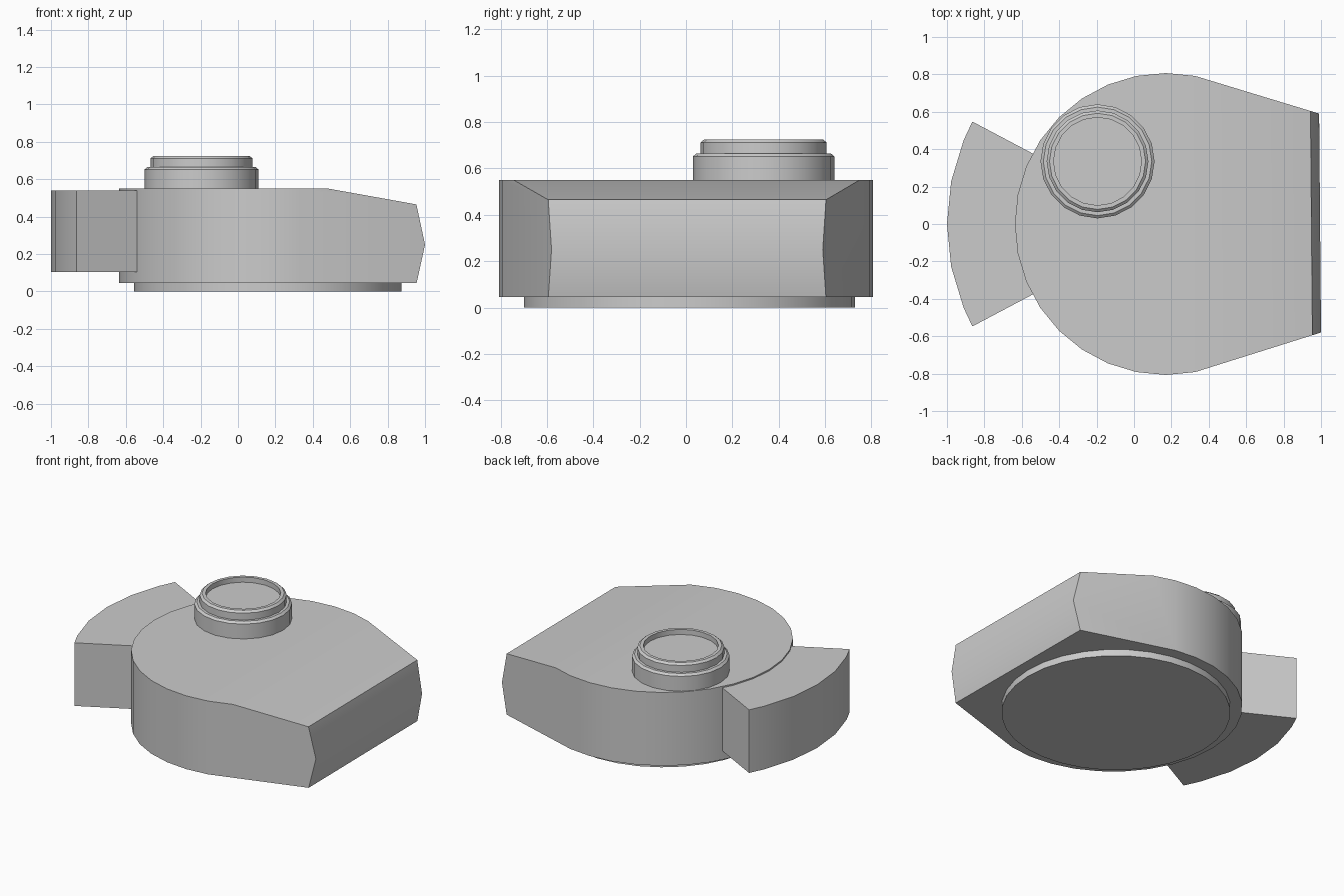
import bpy, bmesh
from math import sin, cos, radians
from mathutils import Vector

if "Cube" in bpy.data.objects:
    bpy.data.objects.remove(bpy.data.objects["Cube"])

CX = 0.17  # centre of the round part of the body


def arc(cx, cy, r, angles):
    return [(cx + r * cos(radians(a)), cy + r * sin(radians(a))) for a in angles]


def prism(name, pts, z0, z1, cuts=()):
    """Extrude a plan outline, then slice it with (point, normal) planes."""
    bm = bmesh.new()
    face = bm.faces.new([bm.verts.new((x, y, z0)) for x, y in pts])
    top = bmesh.ops.extrude_face_region(bm, geom=[face])["geom"]
    bmesh.ops.translate(bm, vec=(0, 0, z1 - z0),
                        verts=[v for v in top if isinstance(v, bmesh.types.BMVert)])
    for co, no in cuts:
        geom = bm.verts[:] + bm.edges[:] + bm.faces[:]
        bmesh.ops.bisect_plane(bm, geom=geom, dist=1e-5, plane_co=co,
                               plane_no=no, clear_outer=True)
        rim = [e for e in bm.edges if e.is_boundary]
        bmesh.ops.holes_fill(bm, edges=rim, sides=0)
    return finish(name, bm)


def lathe(name, cx, cy, profile, n):
    """Stack of rings (radius, z) capped at both ends."""
    bm = bmesh.new()
    angles = [360 * i / n for i in range(n)]
    rings = [[bm.verts.new((x, y, z)) for x, y in arc(cx, cy, r, angles)]
             for r, z in profile]
    for a, b in zip(rings, rings[1:]):
        for i in range(n):
            j = (i + 1) % n
            bm.faces.new((a[i], a[j], b[j], b[i]))
    bm.faces.new(rings[0])
    bm.faces.new(rings[-1])
    return finish(name, bm)


def finish(name, bm):
    bmesh.ops.recalc_face_normals(bm, faces=bm.faces[:])
    me = bpy.data.meshes.new(name)
    bm.to_mesh(me)
    bm.free()
    ob = bpy.data.objects.new(name, me)
    bpy.context.collection.objects.link(ob)
    bpy.ops.object.select_all(action='DESELECT')
    bpy.context.view_layer.objects.active = ob
    ob.select_set(True)
    bpy.ops.object.shade_smooth_by_angle(angle=radians(25))
    return ob


# Turret body: rounded rear, tapering to a wedge nose with a sloping roof
step = 11.25
outline = arc(CX, 0, 0.807, [78.75 + step * i for i in range(19)])
outline += [(1.0, -0.58), (0.99, 0.59)]


def tilt(x, z):
    return Vector((x, 0.0085 * x, z))  # nose is turned very slightly


prism("turret_body", outline, 0.045, 0.55, cuts=[
    ((0.475, 0, 0.55), tilt(0.085, 0.475)),    # roof slope
    ((0.995, 0, 0.25), tilt(0.21, 0.045)),     # upper nose
    ((0.995, 0, 0.25), tilt(0.205, -0.045)),   # lower nose
])

# Turret ring underneath
lathe("turret_ring", 0.16, 0.015, [(0.715, 0.0), (0.715, 0.045)], 32)

# Rear counterweight: radial wedge wrapped around the back of the body
stops = [152.1, 157.5, 168.75, 180, 191.25, 202.5, 207.9]
prism("rear_counterweight",
      arc(CX, 0, 1.17, stops) + arc(CX, 0, 0.80, stops[::-1]), 0.105, 0.54)

# Commander's cupola with stepped collar and recessed hatch
lathe("cupola", -0.195, 0.335, [
    (0.305, 0.55), (0.305, 0.652), (0.29, 0.665), (0.272, 0.665),
    (0.272, 0.712), (0.257, 0.725), (0.235, 0.725), (0.235, 0.69)], 20)
